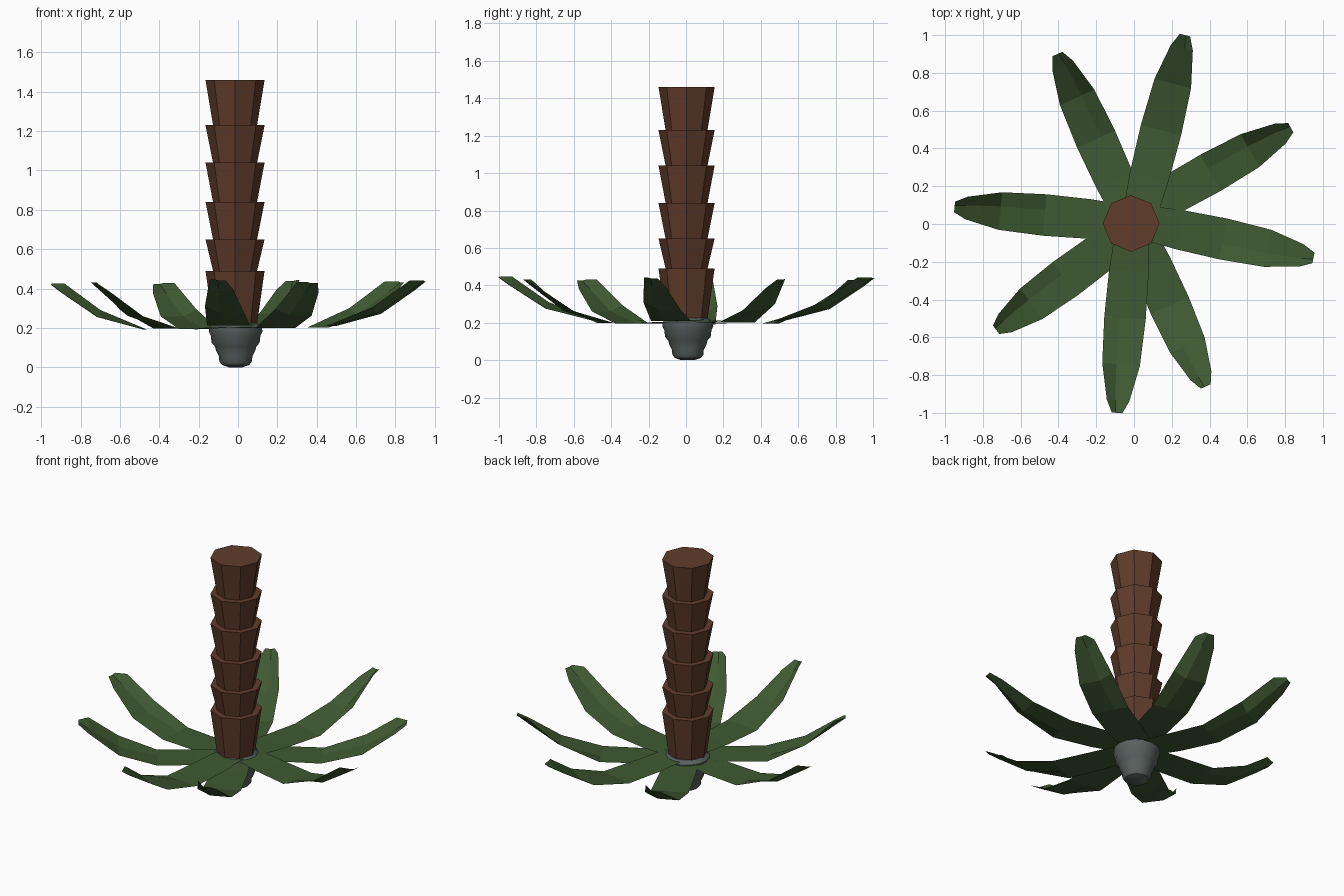
import bpy
from math import cos, sin, pi
from mathutils import Vector

if "Cube" in bpy.data.objects:
    bpy.data.objects.remove(bpy.data.objects["Cube"])


def material(name, color):
    m = bpy.data.materials.new(name)
    m.diffuse_color = (*color, 1)
    m.use_nodes = True
    m.node_tree.nodes["Principled BSDF"].inputs["Base Color"].default_value = m.diffuse_color
    return m


def make(name, verts, faces, mat):
    me = bpy.data.meshes.new(name)
    me.from_pydata(verts, [], faces)
    me.materials.append(mat)
    ob = bpy.data.objects.new(name, me)
    bpy.context.collection.objects.link(ob)
    return ob


def lathe(name, profile, sides, cx, cy, mat):
    """Closed stack of rings from (radius, z) pairs, bottom to top."""
    verts = [(cx + r * cos(2 * pi * i / sides), cy + r * sin(2 * pi * i / sides), z)
             for r, z in profile for i in range(sides)]
    faces = [(k * sides + i, k * sides + (i + 1) % sides,
              (k + 1) * sides + (i + 1) % sides, (k + 1) * sides + i)
             for k in range(len(profile) - 1) for i in range(sides)]
    faces.append(tuple(reversed(range(sides))))
    top = (len(profile) - 1) * sides
    faces.append(tuple(range(top, top + sides)))
    return make(name, verts, faces, mat)


bark = material("bark", (0.115, 0.045, 0.024))
green = material("leaf_green", (0.05, 0.10, 0.032))
stone = material("root_grey", (0.10, 0.12, 0.115))

# Trunk: stacked octagonal segments, each flaring upwards
levels = [0.22, 0.49, 0.65, 0.84, 1.04, 1.23, 1.46]
for n, (z0, z1) in enumerate(zip(levels, levels[1:])):
    lathe(f"trunk_segment_{n + 1}", [(0.112, z0), (0.15, z1)], 8,
          -0.015, 0.003, bark)

# Rounded root bulb under the leaves
bulb = lathe("root_bulb", [(0.035, 0.0), (0.07, 0.012), (0.083, 0.03), (0.085, 0.055),
                           (0.10, 0.085), (0.105, 0.105), (0.122, 0.125),
                           (0.126, 0.16), (0.136, 0.18), (0.134, 0.205), (0.11, 0.225)],
             16, -0.012, 0.01, stone)
bpy.context.view_layer.objects.active = bulb
bulb.select_set(True)
bpy.ops.object.shade_smooth_by_angle(angle=0.6)

# Leaf stations: fraction of length, half width, height, raised edge
stations = [(0.0, 0.09, 0.215, 0), (0.21, 0.105, 0.207, 0), (0.47, 0.11, 0.207, 0),
            (0.73, 0.10, 0.27, 0.035), (0.93, 0.06, 0.39, 0.05), (1.0, 0.028, 0.435, 0.005)]


def leaf(name, start, tip, lift, curl):
    s, t = Vector(start), Vector(tip)
    d = (t - s).normalized()
    right = Vector((d.y, -d.x))
    verts = []
    for f, w, z, up in stations:
        c = s.lerp(t, f)
        for k in (-1, 0.25 * curl, 1):
            p = c + right * w * k
            verts.append((p.x, p.y, z + lift + (up if k == curl else 0)))
    faces = [(3 * i + j, 3 * i + j + 1, 3 * i + j + 4, 3 * i + j + 3)
             for i in range(len(stations) - 1) for j in range(2)]
    make(name, verts, faces, green)


# Eight leaves around the trunk base: start, tip, height offset, curled side
leaves = [((0.03, 0.05), (0.27, 1.0), 0.003, 1),
          ((0.03, 0.06), (0.83, 0.51), -0.005, -1),
          ((0.05, 0.01), (0.95, -0.18), 0.002, 1),
          ((0.02, -0.05), (0.38, -0.86), -0.008, 1),
          ((-0.01, -0.05), (-0.09, -1.0), 0.006, 1),
          ((-0.04, -0.05), (-0.73, -0.56), -0.01, 1),
          ((-0.05, 0.01), (-0.95, 0.09), -0.015, 1),
          ((-0.02, 0.05), (-0.405, 0.90), -0.012, 1)]
for n, args in enumerate(leaves):
    leaf(f"leaf_{n + 1}", *args)
